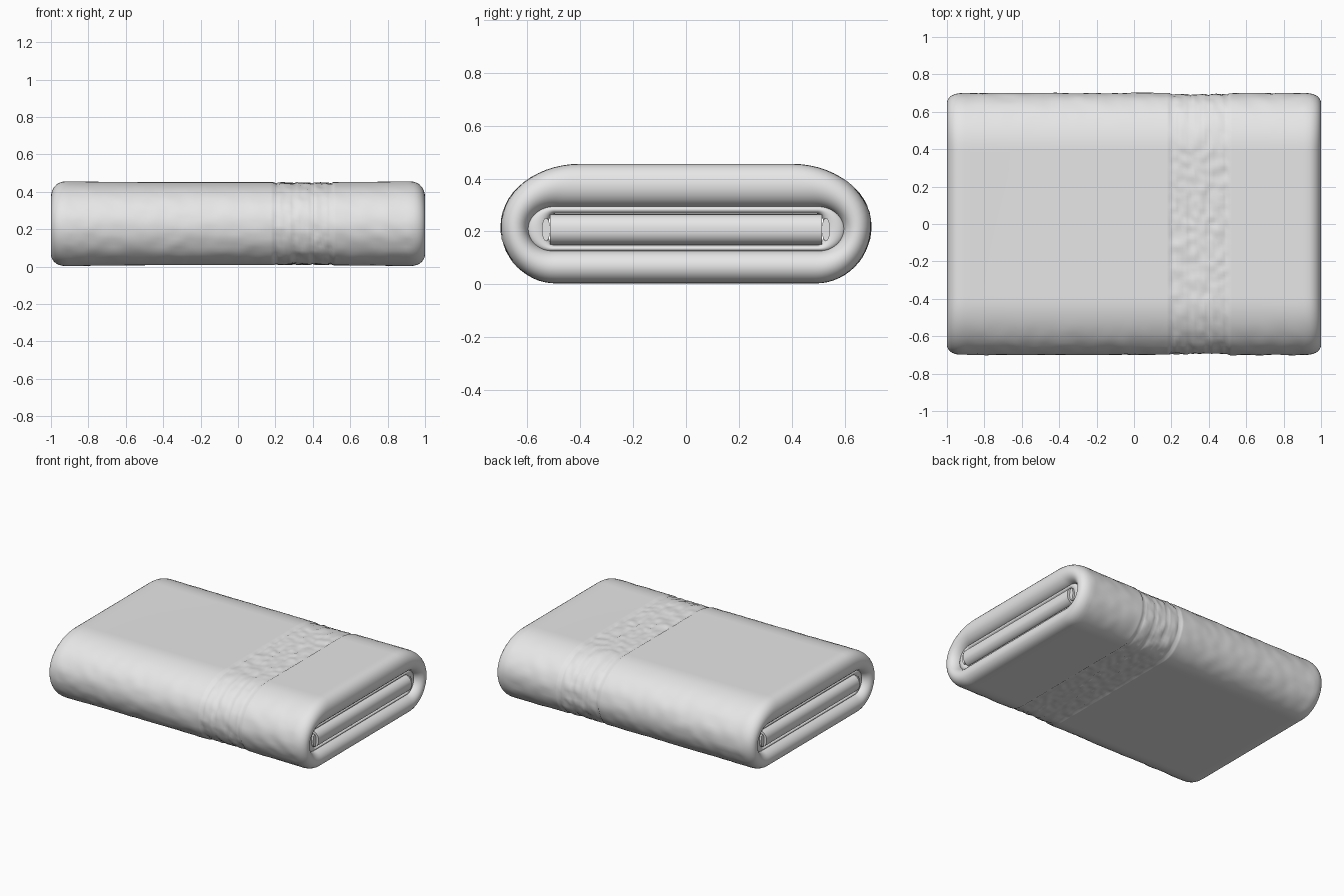
import bpy, bmesh, math
from mathutils import Vector, noise

if "Cube" in bpy.data.objects:
    bpy.data.objects.remove(bpy.data.objects["Cube"])

mat = bpy.data.materials.new("pale grey cloth")
mat.diffuse_color = (0.8, 0.8, 0.8, 1)
mat.use_nodes = True
mat.node_tree.nodes["Principled BSDF"].inputs["Base Color"].default_value = mat.diffuse_color


def finish(name, bm):
    bmesh.ops.recalc_face_normals(bm, faces=bm.faces)
    me = bpy.data.meshes.new(name)
    bm.to_mesh(me)
    bm.free()
    me.materials.append(mat)
    for p in me.polygons:
        p.use_smooth = True
    ob = bpy.data.objects.new(name, me)
    bpy.context.collection.objects.link(ob)
    return ob


def path(hy, z0, z1, zc, top, bot, arc=14, flat=56):
    """Closed rounded outline in y-z; equal counts so outlines pair up."""
    pts = []
    for q in range(4):
        a = top if q < 2 else bot
        b = z1 - zc if q < 2 else zc - z0
        sy = 1 if q in (0, 3) else -1
        for i in range(arc):
            t = math.pi / 2 * (q + i / arc)
            pts.append((sy * (hy - a) + a * math.cos(t), zc + b * math.sin(t)))
        if q in (0, 2):      # straight run over the top or along the bottom
            z = z1 if q == 0 else z0
            for i in range(flat):
                pts.append((sy * (hy - a) * (1 - 2 * i / flat), z))
    return pts


def bumps(x, y, z):
    """Outward offset: woven band, lumpy rolled sides, puffed ends."""
    side = max(0, min(1, (abs(y) - 0.5) / 0.15))
    d = 0.004 * side * noise.noise(Vector((x * 12, y * 12, z * 20)))
    d -= 0.005 * (1 - min(1, (x / 0.88) ** 4)) * (1 - side)
    if 0.2 <= x <= 0.5:
        d += -0.005 + 0.007 * noise.noise(Vector((x * 30, y * 22, z * 30)))
        if min(abs(x - e) for e in (0.2, 0.3, 0.4, 0.5)) < 0.006:
            d -= 0.004
    return d


def sleeve(name, outer, inner, hx, r, step, bumpy=False):
    """Thick wrapped layer between two outlines, with rounded ends."""
    n = round(2 * (hx - r) / step)
    prof = [(0, -(hx - r) + 2 * (hx - r) * i / n) for i in range(n + 1)]
    cap = [math.pi * i / 14 for i in range(1, 14)]
    right = [(0.5 - 0.5 * math.cos(a), hx - r + r * math.sin(a) ** 0.85) for a in cap]
    prof += right + [(1, hx - r), (1, 0), (1, r - hx)]
    prof += [(t, -x) for t, x in reversed(right)]
    bm = bmesh.new()
    rings = []
    for (oy, oz), (iy, iz) in zip(outer, inner):
        direction = Vector((0, oy - iy, oz - iz)).normalized()
        ring = []
        for t, x in prof:
            p = Vector((x, oy + (iy - oy) * t, oz + (iz - oz) * t))
            if bumpy and t == 0:
                p += direction * bumps(x, oy, oz)
            ring.append(bm.verts.new(p))
        rings.append(ring)
    m = len(prof)
    for i, a in enumerate(rings):
        b = rings[(i + 1) % len(rings)]
        for j in range(m):
            k = (j + 1) % m
            bm.faces.new((a[j], a[k], b[k], b[j]))
    return finish(name, bm)


# outer wrap of the folded towel
sleeve("outer_wrap", path(0.70, 0.003, 0.456, 0.22, 0.30, 0.21),
       path(0.595, 0.13, 0.29, 0.21, 0.10, 0.09), 1.0, 0.085, 0.014, True)

# thin inner fold lining the slot
sleeve("inner_fold", path(0.605, 0.122, 0.298, 0.21, 0.10, 0.09),
       path(0.525, 0.148, 0.267, 0.207, 0.03, 0.03), 0.955, 0.03, 0.2)

# flat core of folded cloth, rounded at both ends
bm = bmesh.new()
bmesh.ops.create_cube(bm, size=1)
for v in bm.verts:
    v.co = (v.co.x * 1.97, v.co.y * 1.03, 0.207 + v.co.z * 0.116)
edges = [e for e in bm.edges if abs((e.verts[0].co - e.verts[1].co).y) > 0.5]
bmesh.ops.bevel(bm, geom=edges, offset=0.052, segments=8, profile=0.5, affect='EDGES')
core = finish("folded_core", bm)

# small turned hem edges beside the core
for s, label in ((-1, "front"), (1, "back")):
    bm = bmesh.new()
    bmesh.ops.create_cone(bm, cap_ends=True, segments=20, radius1=0.022, radius2=0.022, depth=1.93)
    for v in bm.verts:
        v.co = (v.co.z, s * 0.53 + v.co.x * 0.7, 0.207 + v.co.y * 2)
    finish(label + "_hem", bm)

for ob in bpy.context.collection.objects:
    ob.select_set(ob.name in ("folded_core", "front_hem", "back_hem"))
bpy.context.view_layer.objects.active = core
bpy.ops.object.shade_smooth_by_angle(angle=math.radians(40))
